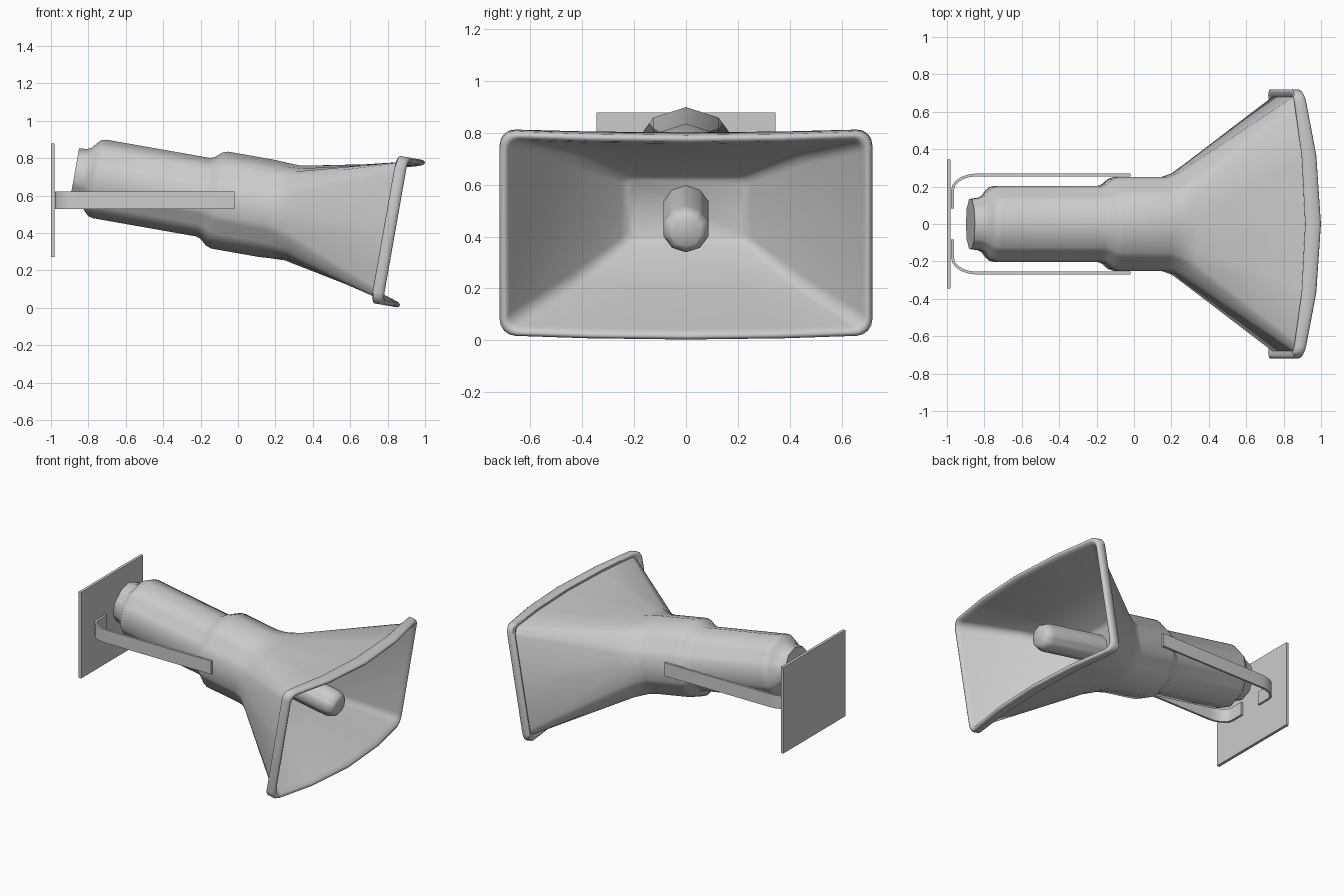
import bpy, bmesh, math
from mathutils import Matrix, Vector

if "Cube" in bpy.data.objects:
    bpy.data.objects.remove(bpy.data.objects["Cube"])

TILT = Matrix.Translation((0, 0, 0.559)) @ Matrix.Rotation(math.radians(10), 4, 'Y')
RIM_W, BULGE = 0.718, 0.097


def finish(name, bm, angle=45):
    bmesh.ops.recalc_face_normals(bm, faces=bm.faces)
    me = bpy.data.meshes.new(name)
    bm.to_mesh(me)
    bm.free()
    ob = bpy.data.objects.new(name, me)
    bpy.context.collection.objects.link(ob)
    bpy.ops.object.select_all(action='DESELECT')
    bpy.context.view_layer.objects.active = ob
    ob.select_set(True)
    bpy.ops.object.shade_smooth_by_angle(angle=math.radians(angle))
    return ob


def ring(u, w, h, square=0.0, r=0.06, bulge=0.0):
    """Cross-section blending from a ten-sided round to a rounded rectangle."""
    a, b, c = (Vector((math.cos(math.radians(t)), math.sin(math.radians(t)))) for t in (90, 54, 18))
    rnd = [a, (a + b) / 2] + [b.lerp(c, k / 4) for k in range(5)] + [Vector((c.x, 0))]
    arc = [math.radians(90 - 22.5 * k) for k in range(5)]
    rect = [(0, h), (w * 0.52, h)]
    rect += [(w - r + r * math.cos(t), h - r + r * math.sin(t)) for t in arc] + [(w, 0)]
    q = [Vector((p.x * w, p.y * h)).lerp(Vector(s), square) for p, s in zip(rnd, rect)]
    pts = [(p.x, p.y) for p in q]
    pts += [(y, -z) for y, z in pts[-2::-1]]
    pts += [(-y, z) for y, z in pts[-2:0:-1]]
    return [TILT @ Vector((u + bulge * BULGE * max(0, 1 - (y / RIM_W) ** 2), y, z)) for y, z in pts]


def loft(name, sections):
    bm = bmesh.new()
    loops = [[bm.verts.new(p) for p in ring(*s)] for s in sections]
    for l0, l1 in zip(loops, loops[1:]):
        for i in range(len(l0)):
            j = (i + 1) % len(l0)
            bm.faces.new((l0[i], l0[j], l1[j], l1[i]))
    bm.faces.new(loops[0])
    bm.faces.new(loops[-1])
    return finish(name, bm, 65)


# Driver housing, outer flare, rolled rim and inner flare in one skin
body = [(u, r, r) for u, r in (
    (-0.888, 0.14), (-0.84, 0.148), (-0.82, 0.158), (-0.795, 0.19), (-0.775, 0.207),
    (-0.75, 0.213), (-0.19, 0.213), (-0.165, 0.222), (-0.13, 0.252), (-0.10, 0.263), (0.16, 0.263))]
flare = [(0.22, 0.283, 0.259, 0.12, 0.1), (0.30, 0.336, 0.257, 0.4, 0.1), (0.80, 0.68, 0.368, 1, 0.05, 0.75)]
rim = [(0.788, 0.705, 0.388, 1, 0.06, 0.75), (0.797, 0.718, 0.40, 1, 0.06, 0.77),
       (0.835, 0.718, 0.40, 1, 0.06, 1), (0.847, 0.711, 0.394, 1, 0.056, 1),
       (0.85, 0.702, 0.385, 1, 0.053, 1), (0.843, 0.69, 0.374, 1, 0.05, 1),
       (0.82, 0.68, 0.363, 1, 0.05, 0.95)]
inner = [(0.53, 0.447, 0.258, 1, 0.045, 0.2), (0.325, 0.25, 0.135, 1, 0.03), (0.305, 0.22, 0.115, 1, 0.03)]
loft("horn_body", body + flare + rim + inner)

# Central plug inside the horn
loft("center_plug", [(u, r, r) for u, r in
                     ((0.28, 0.092), (0.74, 0.092), (0.765, 0.088), (0.79, 0.077), (0.805, 0.058))])

# Wall plate
bm = bmesh.new()
bmesh.ops.create_cube(bm, size=1, matrix=Matrix.Translation((-0.99, 0, 0.576))
                      @ Matrix.Diagonal((0.02, 0.69, 0.606, 1)))
finish("wall_plate", bm, 30)


# Mounting straps bent from the plate along both sides of the housing
def strap(name, side):
    def path(off):
        cx, cy, rx, ry = -0.84, 0.18, 0.138 - off, 0.09 - off
        arc = [(cx + rx * math.cos(t), cy + ry * math.sin(t))
               for t in (math.pi - k * math.pi / 10 for k in range(6))]
        return [(-0.978 + off, 0.083)] + arc + [(-0.02, 0.27 - off)]
    bm = bmesh.new()
    cols = []
    for (ox, oy), (ix, iy) in zip(path(0), path(0.015)):
        cols.append([bm.verts.new((x, side * y, z)) for x, y, z in
                     ((ox, oy, 0.53), (ox, oy, 0.622), (ix, iy, 0.622), (ix, iy, 0.53))])
    for c0, c1 in zip(cols, cols[1:]):
        for i in range(4):
            j = (i + 1) % 4
            bm.faces.new((c0[i], c0[j], c1[j], c1[i]))
    bm.faces.new(cols[0])
    bm.faces.new(cols[-1])
    finish(name, bm, 30)


for nm, sd in (("strap_left", 1), ("strap_right", -1)):
    strap(nm, sd)
